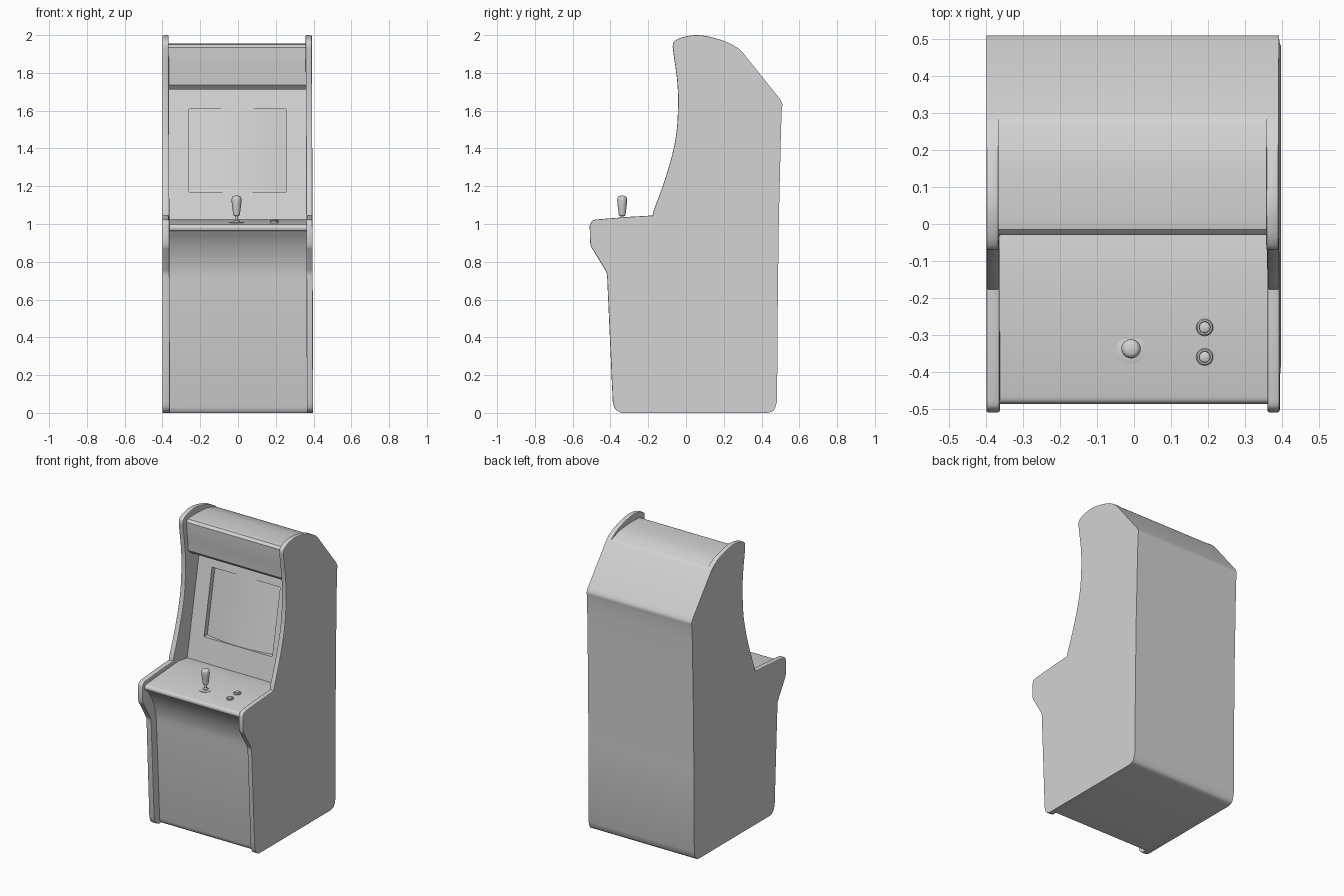
import bpy, bmesh, math
from mathutils import Vector

if "Cube" in bpy.data.objects:
    bpy.data.objects.remove(bpy.data.objects["Cube"])

grey = bpy.data.materials.new("cabinet grey")
grey.diffuse_color = (0.65, 0.65, 0.65, 1)
grey.use_nodes = True
grey.node_tree.nodes["Principled BSDF"].inputs["Base Color"].default_value = grey.diffuse_color


def finish(name, bm, angle=32, recalc=True):
    if recalc:
        bmesh.ops.recalc_face_normals(bm, faces=bm.faces)
    for v in bm.verts:  # cabinet widens slightly towards the floor
        if v.co.x > -0.38:
            v.co.x += 0.007 * (1 - v.co.z / 2)
    me = bpy.data.meshes.new(name)
    bm.to_mesh(me)
    bm.free()
    me.materials.append(grey)
    ob = bpy.data.objects.new(name, me)
    bpy.context.collection.objects.link(ob)
    bpy.ops.object.select_all(action='DESELECT')
    ob.select_set(True)
    bpy.context.view_layer.objects.active = ob
    bpy.ops.object.shade_smooth_by_angle(angle=math.radians(angle))
    for p in me.polygons:  # big side faces stay flat
        if len(p.vertices) > 40:
            p.use_smooth = False
    return ob


def extrude_profile(points, x0, x1):
    """Closed (y, z) outline swept along x."""
    bm = bmesh.new()
    a = [bm.verts.new((x0, y, z)) for y, z in points]
    b = [bm.verts.new((x1, y, z)) for y, z in points]
    n = len(points)
    bm.faces.new(a)
    bm.faces.new(b[::-1])
    for i in range(n):
        j = (i + 1) % n
        bm.faces.new((a[i], b[i], b[j], a[j]))
    bmesh.ops.recalc_face_normals(bm, faces=bm.faces)
    return bm


def curve(points, steps=5):
    """Smooth open curve through the points."""
    p = [Vector(q) for q in points]
    p = [2 * p[0] - p[1]] + p + [2 * p[-1] - p[-2]]
    out = []
    for i in range(1, len(p) - 2):
        for s in range(steps):
            t = s / steps
            v = 0.5 * (2 * p[i] + (p[i + 1] - p[i - 1]) * t
                       + (2 * p[i - 1] - 5 * p[i] + 4 * p[i + 1] - p[i + 2]) * t * t
                       + (3 * p[i] - p[i - 1] - 3 * p[i + 1] + p[i + 2]) * t ** 3)
            out.append(tuple(v))
    return out + [tuple(points[-1])]


def lathe(name, profile, loc, segs=24):
    """Revolved (radius, height) profile standing on the control deck."""
    bm = bmesh.new()
    rings = []
    for r, h in profile:
        rings.append([bm.verts.new((loc[0] + r * math.cos(2 * math.pi * k / segs),
                                    loc[1] + r * math.sin(2 * math.pi * k / segs),
                                    loc[2] + h)) for k in range(segs)])
    for a, b in zip(rings, rings[1:]):
        for k in range(segs):
            m = (k + 1) % segs
            bm.faces.new((a[k], a[m], b[m], b[k]))
    bm.faces.new(rings[0])
    bm.faces.new(rings[-1])
    return finish(name, bm, 40)


# Shared rear and base outline, bottom front to top of the back slope
base_back = ([(-0.34, 0.0)] + curve([(0.43, 0.0), (0.465, 0.013), (0.482, 0.06)], 3)
             + [(0.486, 0.6), (0.491, 1.0), (0.503, 1.5)]
             + curve([(0.507, 1.605), (0.51, 1.635), (0.497, 1.662)], 3)
             + [(0.30, 1.908)])

# Side panels with rounded front rims
crown = curve([(0.28, 1.928), (0.22, 1.962), (0.13, 1.99), (0.05, 2.0), (-0.02, 1.988),
               (-0.06, 1.968), (-0.07, 1.945), (-0.066, 1.9), (-0.047, 1.76), (-0.042, 1.64),
               (-0.05, 1.49), (-0.075, 1.36), (-0.12, 1.21), (-0.172, 1.07)], 4)
arm = [(-0.177, 1.045), (-0.30, 1.038)] + curve(
    [(-0.475, 1.024), (-0.498, 1.016), (-0.51, 0.99)], 3) + curve(
    [(-0.508, 0.905), (-0.503, 0.88), (-0.49, 0.86)], 2) + curve(
    [(-0.43, 0.76), (-0.42, 0.74), (-0.417, 0.71)], 2)
foot = curve([(-0.388, 0.06), (-0.375, 0.02), (-0.345, 0.001)], 3)
outline = base_back + crown + arm + foot
for name, x0, x1 in (("left_side_panel", -0.40, -0.367), ("right_side_panel", 0.358, 0.391)):
    bm = extrude_profile(outline, x0, x1)
    rim = []
    for e in bm.edges:
        a, b = e.verts
        m = (a.co + b.co) / 2
        if abs(a.co.x - b.co.x) < 1e-6 and m.y < 0.2 and m.z > 0.01:
            rim.append(e)
    bmesh.ops.bevel(bm, geom=rim, offset=0.005, segments=2, profile=0.5, affect='EDGES')
    finish(name, bm)

# Main body: back, top, marquee, screen cavity, control deck and front panel
X0, X1 = -0.367, 0.358
marquee = curve([(0.29, 1.918), (0.2, 1.946), (0.1, 1.955), (0.0, 1.954)], 4) + [
    (-0.015, 1.951)] + curve([(-0.03, 1.935), (-0.025, 1.86), (-0.017, 1.79), (-0.012, 1.735)], 3) + [
    (0.01, 1.712), (0.16, 1.712)]
deck = [(0.03, 1.0), (-0.02, 1.01), (-0.125, 1.024)] + curve(
    [(-0.465, 0.999), (-0.48, 0.994), (-0.487, 0.98), (-0.483, 0.966)], 3)
front = curve([(-0.465, 0.96), (-0.425, 0.905), (-0.39, 0.835), (-0.368, 0.76), (-0.36, 0.69)], 4)
skirt = [(-0.33, 0.03), (-0.325, 0.012)]
base = [(-0.315, 0.0)] + base_back[1:]
finish("cabinet_body", extrude_profile(base + marquee + deck + front + skirt, X0, X1))


# Screen surround with a recessed opening, set back between the side panels
def slope(x, z, depth=0.0):
    return (x, -0.025 + (z - 1.025) * 0.2 + depth, z)


def rect(bm, x0, x1, z0, z1, depth=0.0):
    return [bm.verts.new(slope(x, z, depth)) for x, z in ((x0, z0), (x1, z0), (x1, z1), (x0, z1))]


SX0, SX1, SZ0, SZ1, DEPTH = -0.262, 0.252, 1.17, 1.61, 0.035
bm = bmesh.new()
loops = [rect(bm, X0, X1, 1.0, 1.72), rect(bm, SX0, SX1, SZ0, SZ1),
         rect(bm, SX0, SX1, SZ0, SZ1, DEPTH)]
for a, b in zip(loops, loops[1:]):
    for k in range(4):
        m = (k + 1) % 4
        bm.faces.new((a[k], a[m], b[m], b[k]))
finish("screen_surround", bm, recalc=False)

# Bowed screen glass
bm = bmesh.new()
cols = []
for i in range(17):
    u = i / 16
    d = DEPTH - 0.03 * (1 - (2 * u - 1) ** 2)
    x = SX0 + (SX1 - SX0) * u
    cols.append([bm.verts.new(slope(x, z, d)) for z in (SZ0, SZ1)])
for a, b in zip(cols, cols[1:]):
    bm.faces.new((a[0], b[0], b[1], a[1]))
finish("screen_glass", bm, recalc=False)


# Joystick and buttons on the deck
def deck_z(y):
    return 0.999 + (y + 0.465) * 0.0735


jy = -0.338
lathe("joystick_base", [(0.04, -0.006), (0.04, 0.001), (0.037, 0.002)], (-0.011, jy, deck_z(jy)))
grip = curve([(0.012, 0.034), (0.0175, 0.04), (0.02, 0.06), (0.024, 0.09), (0.026, 0.115),
              (0.0245, 0.13), (0.017, 0.139), (0.003, 0.142)], 3)
lathe("joystick_handle", [(0.018, 0.0), (0.016, 0.008), (0.008, 0.012), (0.008, 0.034)] + grip,
      (-0.011, jy, deck_z(jy)))
for name, y in (("rear_button", -0.28), ("front_button", -0.36)):
    lathe(name, [(0.023, -0.006), (0.023, 0.006), (0.02, 0.009), (0.016, 0.009), (0.015, 0.006),
                 (0.0145, 0.011), (0.012, 0.013)], (0.188, y, deck_z(y)))
